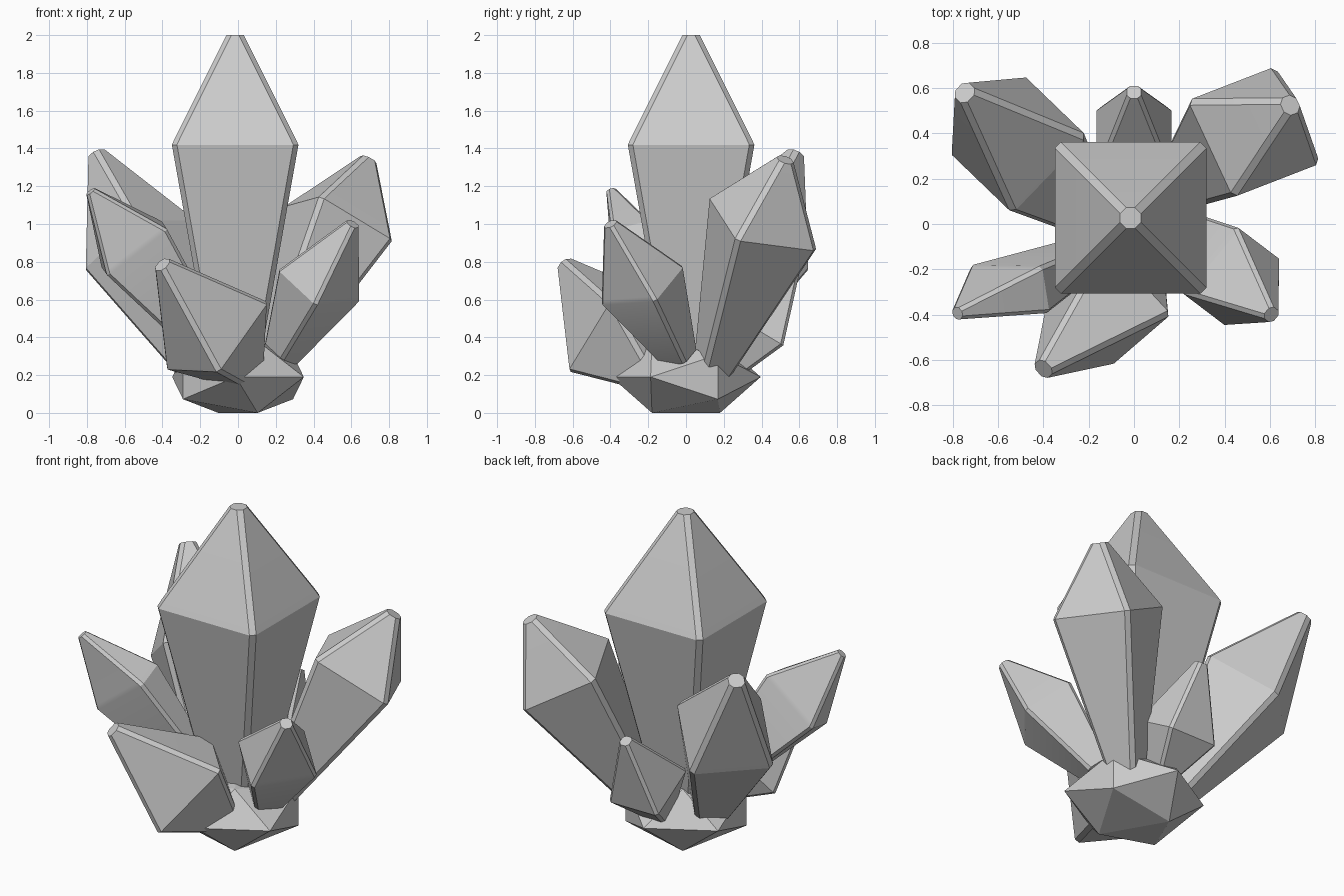
import bpy, bmesh, math
from mathutils import Vector

if "Cube" in bpy.data.objects:
    bpy.data.objects.remove(bpy.data.objects["Cube"])


def finish(bm, name):
    bmesh.ops.recalc_face_normals(bm, faces=bm.faces)
    mesh = bpy.data.meshes.new(name)
    bm.to_mesh(mesh)
    bm.free()
    ob = bpy.data.objects.new(name, mesh)
    bpy.context.collection.objects.link(ob)
    return ob


def crystal(name, centre, tip, u_hint, hu, hv, length, chamfer, base=0.36, tip_r=0.04):
    """Chamfered four-sided crystal: base, soft shoulder at centre, blunt tip."""
    c, t = Vector(centre), Vector(tip)
    w = (t - c).normalized()
    u = Vector(u_hint)
    u = (u - w * u.dot(w)).normalized()
    v = w.cross(u)
    top = (t - c).length
    soft = 0.04 * top
    blend = 1 - 1.3 * soft / top
    # each ring: height along the axis, half width, half depth
    profile = [(-length, hu * base, hv * base),
               (-soft * 0.7, hu, hv),
               (soft, hu * blend, hv * blend),
               (top, tip_r, tip_r)]
    bm = bmesh.new()
    rings = []
    for h, a, b in profile:
        k = min(chamfer, 0.58 * min(a, b))
        pts = [(a, b - k), (a - k, b), (k - a, b), (-a, b - k),
               (-a, k - b), (k - a, -b), (a - k, -b), (a, k - b)]
        rings.append([bm.verts.new(c + u * x + v * y + w * h) for x, y in pts])
    for r0, r1 in zip(rings, rings[1:]):
        for i in range(8):
            j = (i + 1) % 8
            bm.faces.new((r0[i], r0[j], r1[j], r1[i]))
    bm.faces.new(rings[0])
    bm.faces.new(rings[-1])
    ob = finish(bm, name)
    bpy.ops.object.select_all(action='DESELECT')
    ob.select_set(True)
    bpy.context.view_layer.objects.active = ob
    bpy.ops.object.shade_smooth_by_angle(angle=math.radians(28))
    return ob


# Base rock: squashed icosahedron resting on one edge
bm = bmesh.new()
a, phi, squash = 0.208, (1 + 5 ** 0.5) / 2, 0.565
e = Vector((0.5, -0.866, 0))
p = Vector((0.866, 0.5, 0))
for s in (-1, 1):
    for q in (-1, 1):
        for x, y, z in ((0, s, q * phi), (s, q * phi, 0), (s * phi, 0, q)):
            bm.verts.new(p * (x * a) + e * (y * a) + Vector((0, 0, (z + phi) * a * squash)))
bmesh.ops.convex_hull(bm, input=bm.verts)
finish(bm, "base_rock")

# Central crystal
crystal("main_crystal", (-0.015, 0.027, 1.435), (-0.015, 0.027, 2.0), (1, 0, 0),
        0.335, 0.335, 1.22, 0.027, tip_r=0.046)

# Surrounding crystals
crystal("back_right_crystal", (0.535, 0.41, 1.01), (0.69, 0.525, 1.34), (-0.19, 0.42, -0.045),
        0.238, 0.238, 0.90, 0.024, tip_r=0.043)
crystal("back_left_crystal", (-0.52, 0.36, 0.90), (-0.748, 0.58, 1.37), (0.318, 0.33, 0),
        0.237, 0.237, 0.85, 0.024, tip_r=0.045)
crystal("left_crystal", (-0.555, -0.29, 0.88), (-0.78, -0.395, 1.172), (0.325, 0, 0.22),
        0.2, 0.108, 0.85, 0.017, tip_r=0.027)
crystal("front_crystal", (-0.12, -0.365, 0.42), (-0.4, -0.64, 0.785), (0.245, 0.21, 0.37),
        0.255, 0.212, 0.32, 0.022, tip_r=0.042)
crystal("front_right_crystal", (0.435, -0.236, 0.683), (0.607, -0.4, 1.0), (0.22, 0.29, 0),
        0.19, 0.157, 0.48, 0.017, base=0.45, tip_r=0.033)
crystal("back_crystal", (0, 0.375, 0.455), (0, 0.583, 0.80), (1, 0, 0),
        0.165, 0.17, 0.27, 0.016, tip_r=0.032)
